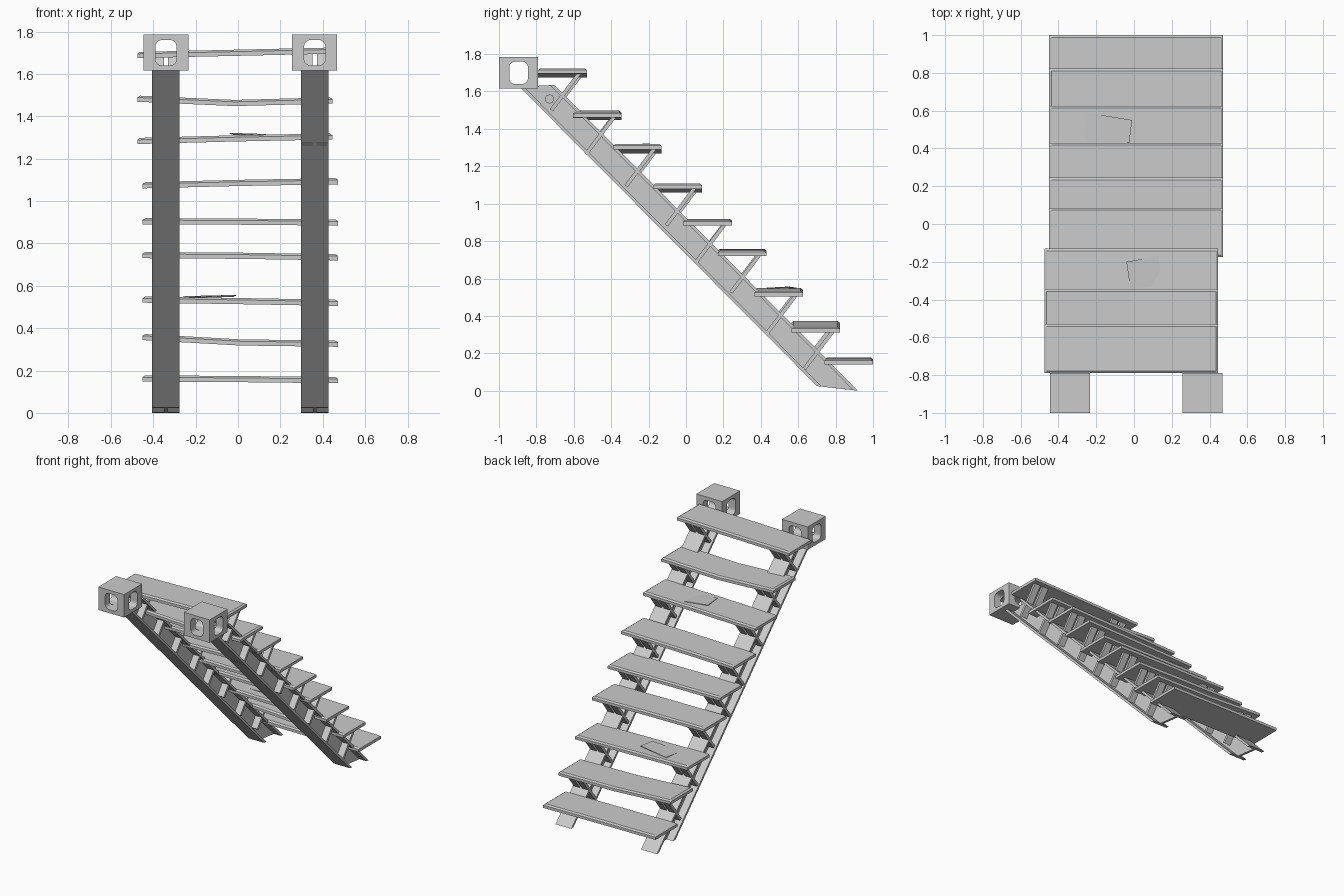
import bpy, bmesh
from mathutils import Vector

cube = bpy.data.objects.get("Cube")
if cube:
    bpy.data.objects.remove(cube, do_unlink=True)

grey = bpy.data.materials.new("light_grey")
grey.use_nodes = True
grey.diffuse_color = (0.6, 0.6, 0.6, 1)
grey.node_tree.nodes["Principled BSDF"].inputs["Base Color"].default_value = (0.6, 0.6, 0.6, 1)


def make(name, bm):
    bmesh.ops.recalc_face_normals(bm, faces=bm.faces)
    mesh = bpy.data.meshes.new(name)
    bm.to_mesh(mesh)
    bm.free()
    mesh.materials.append(grey)
    obj = bpy.data.objects.new(name, mesh)
    bpy.context.collection.objects.link(obj)
    return obj


def loft(bm, rings):
    """Skin rings of points and cap both ends."""
    loops = [[bm.verts.new(p) for p in ring] for ring in rings]
    n = len(loops[0])
    for a, b in zip(loops, loops[1:]):
        for i in range(n):
            j = (i + 1) % n
            bm.faces.new((a[i], a[j], b[j], b[i]))
    bm.faces.new(loops[0])
    bm.faces.new(loops[-1])


def slab(bm, outline, x, width):
    """Extrude a y-z outline across x."""
    loft(bm, [[(x + s * width / 2, y, z) for y, z in outline] for s in (-1, 1)])


# Sloped I-beam stringers, newel blocks and bolts
UP_A, UP_B = Vector((-0.705, 1.635)), Vector((0.92, 0.0))
LOW_A, LOW_B = Vector((-0.89, 1.625)), Vector((0.70, 0.025))
T = 0.12


def beam(name, x):
    bm = bmesh.new()
    top_a, top_b = UP_A.lerp(LOW_A, T), UP_B.lerp(LOW_B, T)
    low_a, low_b = LOW_A.lerp(UP_A, T), LOW_B.lerp(UP_B, T)
    slab(bm, (UP_A, UP_B, top_b, top_a), x, 0.13)
    slab(bm, (LOW_A, LOW_B, low_b, low_a), x, 0.13)
    slab(bm, (top_a, top_b, low_b, low_a), x, 0.018)
    make(name, bm)


def rounded_tunnel(center, axis):
    """Cutter with a rounded rectangular section along x or y."""
    bm = bmesh.new()
    bmesh.ops.create_cube(bm, size=1)
    size = Vector((0.1, 0.1, 0.12))
    size[axis] = 0.4
    bmesh.ops.scale(bm, vec=size, verts=bm.verts)
    edges = [e for e in bm.edges if abs((e.verts[0].co - e.verts[1].co)[axis]) > 0.3]
    bmesh.ops.bevel(bm, geom=edges, offset=0.03, segments=4, profile=0.5, affect='EDGES')
    bmesh.ops.translate(bm, vec=center, verts=bm.verts)
    cutter = make("tunnel_cutter", bm)
    cutter.hide_render = True
    cutter.hide_set(True)
    cutter.display_type = 'WIRE'
    return cutter


def block(name, x):
    center = Vector((x, -0.895, 1.7))
    bm = bmesh.new()
    bmesh.ops.create_cube(bm, size=1)
    bmesh.ops.scale(bm, vec=(0.212, 0.21, 0.17), verts=bm.verts)
    bmesh.ops.translate(bm, vec=center, verts=bm.verts)
    obj = make(name, bm)
    cutters = [rounded_tunnel(center, axis) for axis in (0, 1)]
    for c in cutters:
        mod = obj.modifiers.new("tunnel", 'BOOLEAN')
        mod.operation, mod.object, mod.solver = 'DIFFERENCE', c, 'EXACT'
    bpy.context.view_layer.update()
    baked = bpy.data.meshes.new_from_object(obj.evaluated_get(bpy.context.evaluated_depsgraph_get()))
    obj.modifiers.clear()
    obj.data = baked
    for c in cutters:
        bpy.data.objects.remove(c, do_unlink=True)


def bolt(name, x):
    bm = bmesh.new()
    bmesh.ops.create_cone(bm, cap_ends=True, segments=8, radius1=0.025, radius2=0.025, depth=0.04)
    for v in bm.verts:
        v.co = Vector((x + v.co.z, v.co.x - 0.73, v.co.y + 1.56))
    make(name, bm)


SIDES = (("right", -0.34), ("left", 0.362))
for side, x in SIDES:
    beam(side + "_stringer", x)
    block(side + "_newel_block", x)
    bolt(side + "_bolt", x)

# Treads: back edge, then height at right end, middle and left end
TREADS = [
    (-0.79, 1.69, 1.70, 1.71), (-0.605, 1.483, 1.463, 1.475), (-0.39, 1.284, 1.296, 1.305),
    (-0.175, 1.075, 1.086, 1.094), (-0.015, 0.905, 0.903, 0.899), (0.17, 0.745, 0.742, 0.735),
    (0.365, 0.535, 0.528, 0.52), (0.563, 0.358, 0.333, 0.327), (0.74, 0.163, 0.16, 0.155)]
DEPTH = 0.26


def tread(name, y, heights, x0, x1):
    bm = bmesh.new()
    mid = (x0 + x1) / 2
    inset = 0.012
    # Cross-section with a narrow step round the walking surface
    section = [(0, -0.015), (DEPTH, -0.015), (DEPTH, 0.005),
               (DEPTH - inset, 0.014), (inset, 0.014), (0, 0.005)]
    rings = []
    for x, z, end in ((x0, heights[0], 1), (x0 + inset, heights[0], 0), (mid, heights[1], 0),
                      (x1 - inset, heights[2], 0), (x1, heights[2], 1)):
        rings.append([(x, y + a, z + (min(b, 0.006) if end else b)) for a, b in section])
    loft(bm, rings)
    make(name, bm)


def strut(name, x, y, z):
    """Slanted bar from the web up to the underside of a tread."""
    top, foot = Vector((y + 0.22, z - 0.012)), Vector((y + 0.07, z - 0.21))
    across = (top - foot).orthogonal().normalized() * 0.01
    bm = bmesh.new()
    for offset in (-0.035, 0.035):
        slab(bm, (top + across, top - across, foot - across, foot + across), x + offset, 0.05)
    make(name, bm)


for i, (y, *heights) in enumerate(TREADS, 1):
    x0, x1 = (-0.475, 0.445) if i < 4 else (-0.45, 0.472)
    tread(f"tread_{i}", y, heights, x0, x1)
    if i < len(TREADS):
        for (side, x), z in zip(SIDES, (heights[0], heights[2])):
            strut(f"{side}_strut_{i}", x, y, z)


# Loose splintered boards lifting off two treads
def splinter(name, points):
    bm = bmesh.new()
    loft(bm, [[(x, y, z + dz) for x, y, z in points] for dz in (-0.002, 0.002)])
    make(name, bm)


splinter("lower_splinter", [(-0.01, 0.55, 0.555), (-0.25, 0.59, 0.549),
                            (-0.27, 0.44, 0.543), (-0.025, 0.43, 0.549)])
splinter("upper_splinter", [(-0.04, -0.2, 1.32), (0.13, -0.17, 1.314),
                            (0.15, -0.33, 1.308), (-0.02, -0.34, 1.314)])
